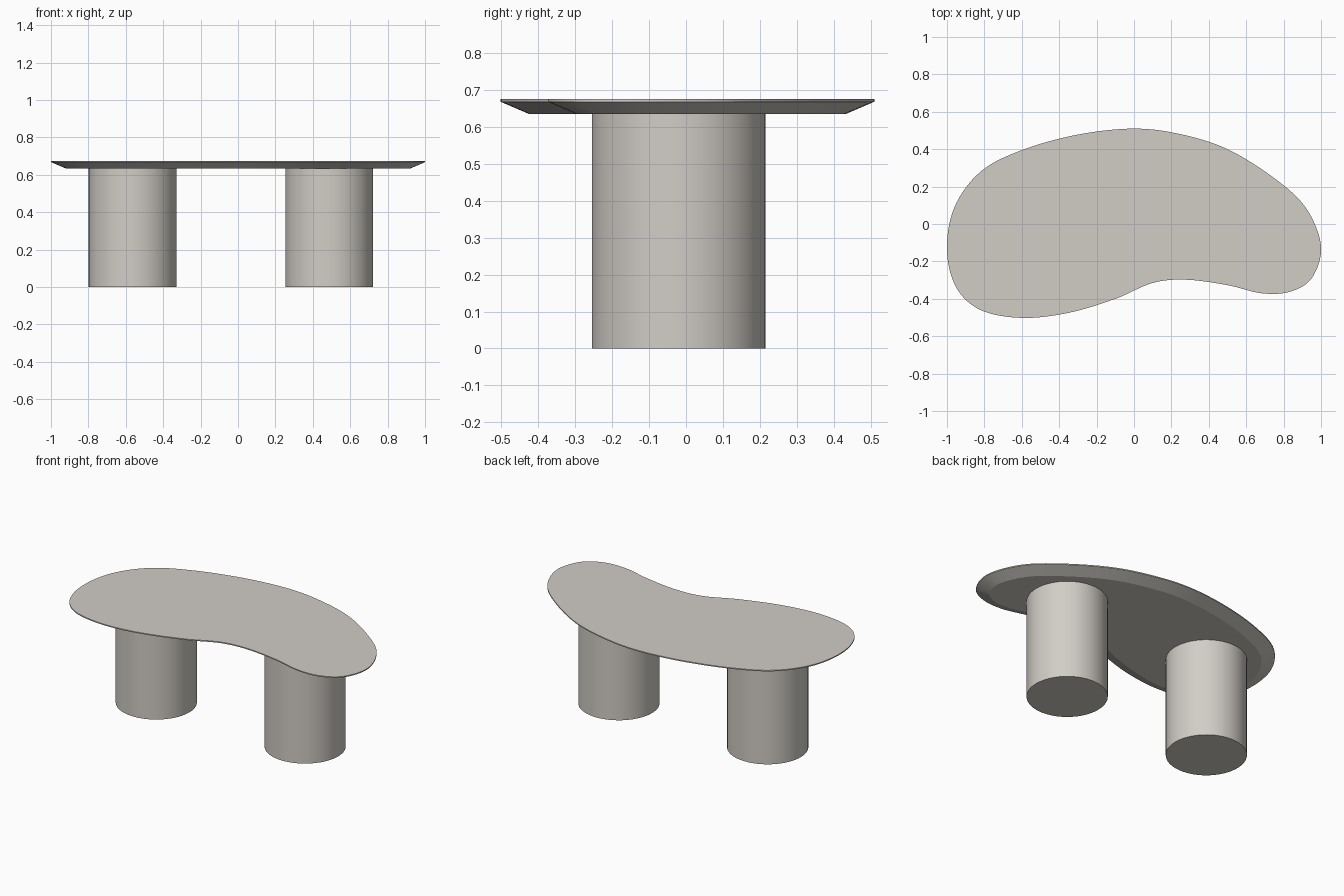
import bpy
import bmesh
import math
from mathutils import Vector

cube = bpy.data.objects.get("Cube")
if cube:
    bpy.data.objects.remove(cube, do_unlink=True)

# One warm stone colour for the whole table
stone = bpy.data.materials.new("warm_grey_stone")
stone.use_nodes = True
colour = (0.64, 0.61, 0.565, 1)
stone.diffuse_color = colour
bsdf = next(n for n in stone.node_tree.nodes if n.type == "BSDF_PRINCIPLED")
bsdf.inputs["Base Color"].default_value = colour

UNDERSIDE, RIM, TOP, INSET = 0.635, 0.668, 0.675, 0.077
STEPS = 8

# Kidney outline, clockwise from the middle of the back edge
OUTLINE = [Vector(p) for p in (
    (0, 0.51), (0.25, 0.48), (0.5, 0.40), (0.75, 0.245), (0.92, 0.085),
    (1, -0.12), (0.95, -0.29), (0.83, -0.363), (0.68, -0.37), (0.5, -0.327),
    (0.28, -0.298), (0.1, -0.315), (-0.1, -0.4), (-0.35, -0.475),
    (-0.6, -0.502), (-0.82, -0.46), (-0.95, -0.34), (-1, -0.14),
    (-0.96, 0.09), (-0.82, 0.28), (-0.6, 0.395), (-0.3, 0.478))]


def smooth_loop(points):
    """Closed Catmull-Rom curve through the points."""
    result, n = [], len(points)
    for i in range(n):
        a, b, c, d = (points[(i + k) % n] for k in (-1, 0, 1, 2))
        for s in range(STEPS):
            t = s / STEPS
            result.append(0.5 * (2 * b + (c - a) * t + (2 * a - 5 * b + 4 * c - d) * t**2
                                 + (3 * b - a - 3 * c + d) * t**3))
    return result


def inward(points, distance):
    """Offset a clockwise loop towards its inside."""
    result = []
    for i, p in enumerate(points):
        along = (points[(i + 1) % len(points)] - points[i - 1]).normalized()
        result.append(p + Vector((along.y, -along.x)) * distance)
    return result


def finish(bm, name):
    bmesh.ops.recalc_face_normals(bm, faces=bm.faces)
    mesh = bpy.data.meshes.new(name)
    bm.to_mesh(mesh)
    bm.free()
    mesh.materials.append(stone)
    obj = bpy.data.objects.new(name, mesh)
    bpy.context.collection.objects.link(obj)
    bpy.ops.object.select_all(action="DESELECT")
    obj.select_set(True)
    bpy.context.view_layer.objects.active = obj
    bpy.ops.object.shade_smooth_by_angle(angle=math.radians(20))


# Table top: flat slab with a thin rim and a wide bevel underneath
edge = smooth_loop(OUTLINE)
bm = bmesh.new()
rings = [[bm.verts.new((p.x, p.y, z)) for p in loop] for loop, z in
         ((inward(edge, INSET), UNDERSIDE), (edge, RIM), (edge, TOP))]
for low, high in zip(rings, rings[1:]):
    for i in range(len(low)):
        bm.faces.new((low[i - 1], low[i], high[i], high[i - 1]))
bm.faces.new(rings[0])
bm.faces.new(rings[-1])
finish(bm, "table_top")

# Two thick round legs
for name, x in (("right_leg", -0.563), ("left_leg", 0.488)):
    bm = bmesh.new()
    bmesh.ops.create_cone(bm, cap_ends=True, segments=64, radius1=0.235,
                          radius2=0.235, depth=UNDERSIDE)
    bmesh.ops.translate(bm, verts=bm.verts, vec=(x, -0.02, UNDERSIDE / 2))
    finish(bm, name)
